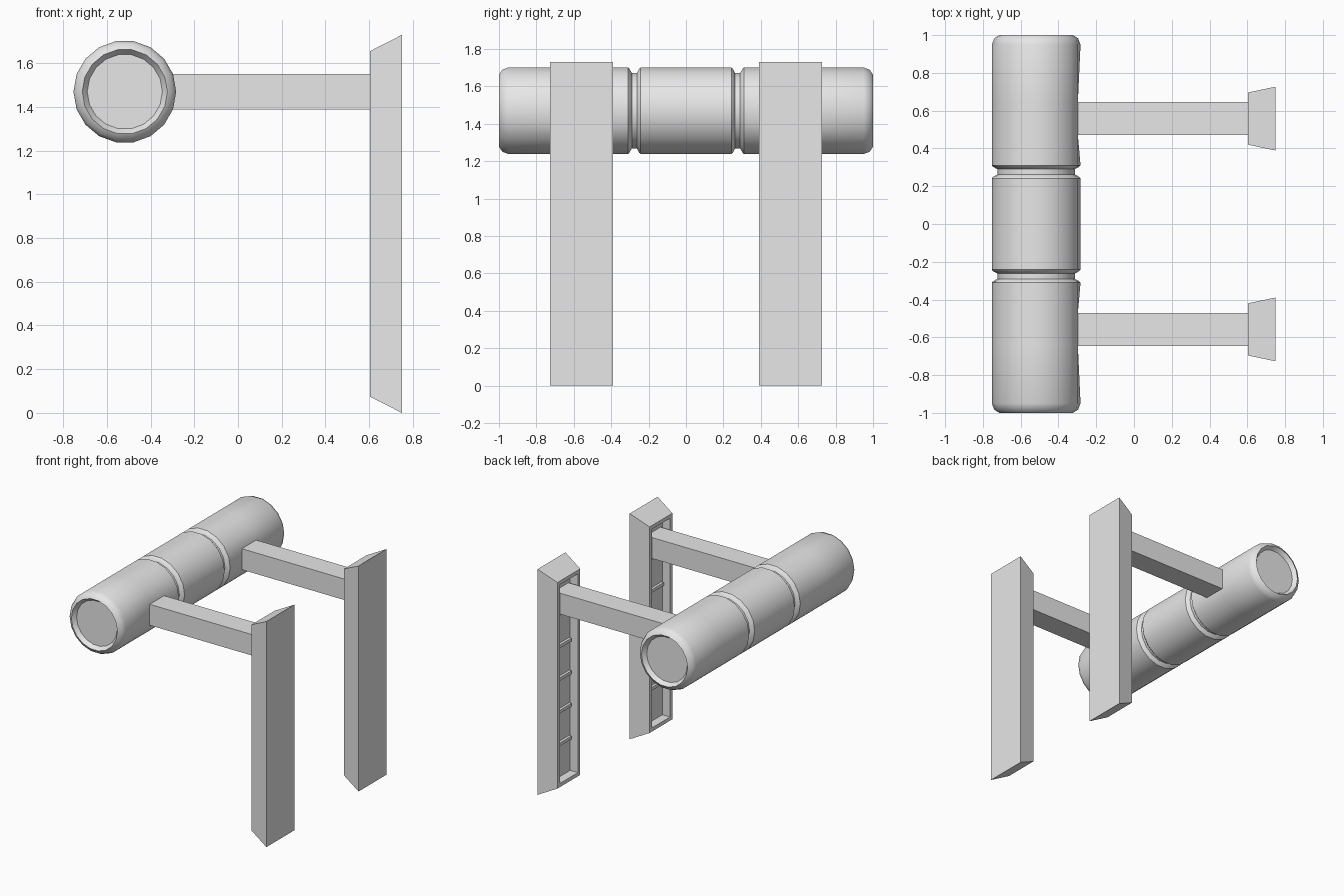
import bpy, bmesh, math

if "Cube" in bpy.data.objects:
    bpy.data.objects.remove(bpy.data.objects["Cube"], do_unlink=True)

grey = bpy.data.materials.new("light_grey")
grey.use_nodes = True
grey.diffuse_color = (0.8, 0.8, 0.8, 1)
grey.node_tree.nodes["Principled BSDF"].inputs["Base Color"].default_value = (0.8, 0.8, 0.8, 1)

AXIS_X, AXIS_Z, SIDES, RADIUS = -0.518, 1.47, 18, 0.235
ARM_Y, ARM_HALF = 0.558, 0.087
STEP = 2 * math.pi / SIDES
DENT = RADIUS * math.cos(STEP)      # flat seat where an arm meets the roller
ARM_H = RADIUS * math.sin(STEP)     # an arm covers two roller facets


def finish(name, bm):
    bmesh.ops.recalc_face_normals(bm, faces=bm.faces)
    mesh = bpy.data.meshes.new(name)
    bm.to_mesh(mesh)
    bm.free()
    mesh.materials.append(grey)
    obj = bpy.data.objects.new(name, mesh)
    bpy.context.collection.objects.link(obj)
    return obj


def add_box(bm, x0, x1, y0, y1, z0, z1):
    verts = bmesh.ops.create_cube(bm, size=1)["verts"]
    for v in verts:
        v.co = (x0 if v.co.x < 0 else x1, y0 if v.co.y < 0 else y1, z0 if v.co.z < 0 else z1)
    return verts


# Roller: turned profile (y, radius) with recessed ends and two grooves
half = [(0.97, 0.172), (1.0, 0.195), (0.983, 0.222), (0.95, RADIUS),
        (ARM_Y + ARM_HALF, RADIUS), (ARM_Y - ARM_HALF, RADIUS),
        (0.31, RADIUS), (0.303, 0.228), (0.29, 0.205),
        (0.262, 0.205), (0.25, 0.228), (0.242, RADIUS)]
profile = half + [(-y, r) for y, r in reversed(half)]
bm = bmesh.new()
rings = []
for y, r in profile:
    ring = []
    for k in range(SIDES):
        x = r * math.cos(k * STEP)
        if k == 0 and abs(abs(y) - ARM_Y) < ARM_HALF + 0.001:
            x = DENT
        ring.append(bm.verts.new((AXIS_X + x, y, AXIS_Z + r * math.sin(k * STEP))))
    rings.append(ring)
for a, b in zip(rings, rings[1:]):
    for k in range(SIDES):
        n = (k + 1) % SIDES
        bm.faces.new((a[k], a[n], b[n], b[k]))
bm.faces.new(rings[0])
bm.faces.new(rings[-1])
roller = finish("roller", bm)
bpy.ops.object.select_all(action='DESELECT')
roller.select_set(True)
bpy.context.view_layer.objects.active = roller
bpy.ops.object.shade_smooth_by_angle(angle=math.radians(40))

# Tapered uprights with a ribbed recess, joined to the roller by arms
X_IN, X_OUT, DEPTH = 0.603, 0.75, 0.065
for side, label in ((-1, "front"), (1, "back")):
    cy = side * ARM_Y

    bm = bmesh.new()
    for v in add_box(bm, X_IN, X_OUT, cy - 0.169, cy + 0.169, 0, 1.73):
        if v.co.x < 0.7:
            v.co.y += 0.031 if v.co.y < cy else -0.031
            v.co.z += 0.075 if v.co.z < 0.5 else -0.075
    bmesh.ops.recalc_face_normals(bm, faces=bm.faces)
    inner = min(bm.faces, key=lambda f: f.calc_center_median().x)
    bmesh.ops.inset_individual(bm, faces=[inner], thickness=0.04)
    floor = bmesh.ops.extrude_discrete_faces(bm, faces=[inner])["faces"][0]
    for v in floor.verts:
        v.co.x += DEPTH
    finish(label + "_upright", bm)

    # Cross ribs on the recess floor
    bm = bmesh.new()
    for i in range(1, 6):
        z = 0.115 + i * 0.25
        add_box(bm, X_IN + DEPTH - 0.02, X_IN + DEPTH + 0.005,
                cy - 0.098, cy + 0.098, z - 0.012, z + 0.012)
    finish(label + "_recess_ribs", bm)

    bm = bmesh.new()
    add_box(bm, AXIS_X + DENT, X_IN + DEPTH, cy - ARM_HALF, cy + ARM_HALF,
            AXIS_Z - ARM_H, AXIS_Z + ARM_H)
    finish(label + "_arm", bm)
